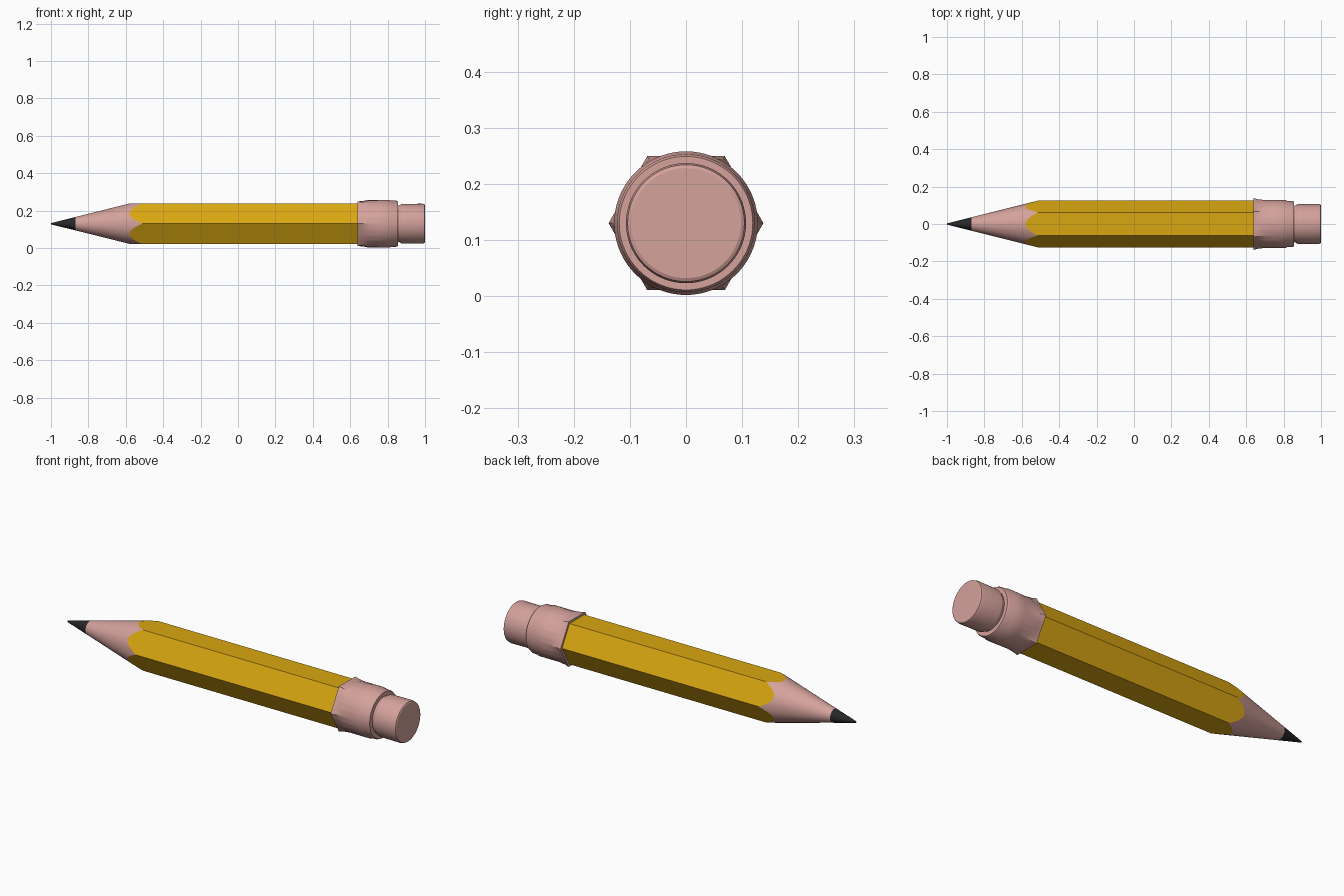
import bpy, bmesh, math

if "Cube" in bpy.data.objects:
    bpy.data.objects.remove(bpy.data.objects["Cube"])

AXIS_Z = 0.13          # height of the pencil's centre line
APOTHEM = 0.108        # centre to flat of the hexagonal barrel
SEG = 72               # samples around (multiple of 6)
SLOPE = 0.25           # sharpened cone


def material(name, rgb):
    m = bpy.data.materials.new(name)
    m.diffuse_color = (*rgb, 1)
    m.use_nodes = True
    m.node_tree.nodes["Principled BSDF"].inputs["Base Color"].default_value = m.diffuse_color
    return m


yellow = material("yellow paint", (0.70, 0.39, 0.006))
pink = material("dusty pink", (0.66, 0.36, 0.33))
black = material("graphite", (0.02, 0.02, 0.022))


def hexr(t, apothem):
    """Radius of a hexagon with corners on +-y."""
    a = (t % (math.pi / 3)) - math.pi / 6
    return apothem / math.cos(a)


def loft(name, rings, mat, angle=25):
    """Skin rings along x; each ring maps angle -> (x, radius). Ends are capped."""
    bm = bmesh.new()
    loops = []
    for ring in rings:
        loop = []
        for i in range(SEG):
            t = math.tau * i / SEG
            x, r = ring(t)
            loop.append(bm.verts.new((x, r * math.cos(t), AXIS_Z + r * math.sin(t))))
        loops.append(loop)
    for a, b in zip(loops, loops[1:]):
        for i in range(SEG):
            j = (i + 1) % SEG
            bm.faces.new((a[i], a[j], b[j], b[i]))
    for loop in (loops[0], loops[-1]):
        c = bm.verts.new((sum(v.co.x for v in loop) / SEG, 0, AXIS_Z))
        for i in range(SEG):
            bm.faces.new((loop[i], loop[(i + 1) % SEG], c))
    bmesh.ops.recalc_face_normals(bm, faces=bm.faces)
    me = bpy.data.meshes.new(name)
    bm.to_mesh(me)
    bm.free()
    me.materials.append(mat)
    ob = bpy.data.objects.new(name, me)
    bpy.context.collection.objects.link(ob)
    bpy.context.view_layer.objects.active = ob
    ob.select_set(True)
    bpy.ops.object.shade_smooth_by_angle(angle=math.radians(angle))
    ob.select_set(False)
    return ob


def circle(x, r):
    return lambda t: (x, r)


def hexagon(x, apothem, blend=1.0, rnd=0.0):
    """Hexagon blended towards a circle of radius rnd."""
    return lambda t: (x, blend * hexr(t, apothem) + (1 - blend) * rnd)


def ribbed(x, r, depth):
    return lambda t: (x, r - depth * (0.5 - 0.5 * math.cos(24 * t)))


def scallop(t):
    """Where the sharpened cone meets the hexagonal barrel."""
    r = hexr(t, APOTHEM)
    return (-1 + (r - 0.003) / SLOPE, r)


# graphite point
loft("lead_tip", [circle(-1, 0.003), circle(-0.985, 0.007), circle(-0.87, 0.0355)], black)

# bare sharpened wood, ending in the scalloped paint edge
loft("sharpened_wood", [circle(-0.87, 0.0355), scallop], pink)

# painted hexagonal barrel
loft("barrel", [scallop, hexagon(0.66, APOTHEM)], yellow)

# ferrule: flared hexagonal mouth turning into a ribbed round sleeve
loft("ferrule", [
    hexagon(0.64, APOTHEM),
    hexagon(0.64, 0.1195),
    hexagon(0.665, 0.117, 0.6, 0.127),
    ribbed(0.70, 0.128, 0.002),
    ribbed(0.745, 0.128, 0.002),
    circle(0.755, 0.128),
    circle(0.81, 0.128),
    circle(0.82, 0.124),
    circle(0.848, 0.123),
    circle(0.856, 0.119),
    circle(0.856, 0.095),
], pink)

# eraser plug
loft("eraser", [
    circle(0.845, 0.096),
    circle(0.862, 0.098),
    circle(0.875, 0.106),
    circle(0.985, 0.107),
    circle(0.997, 0.104),
    circle(1.0, 0.098),
], pink)
